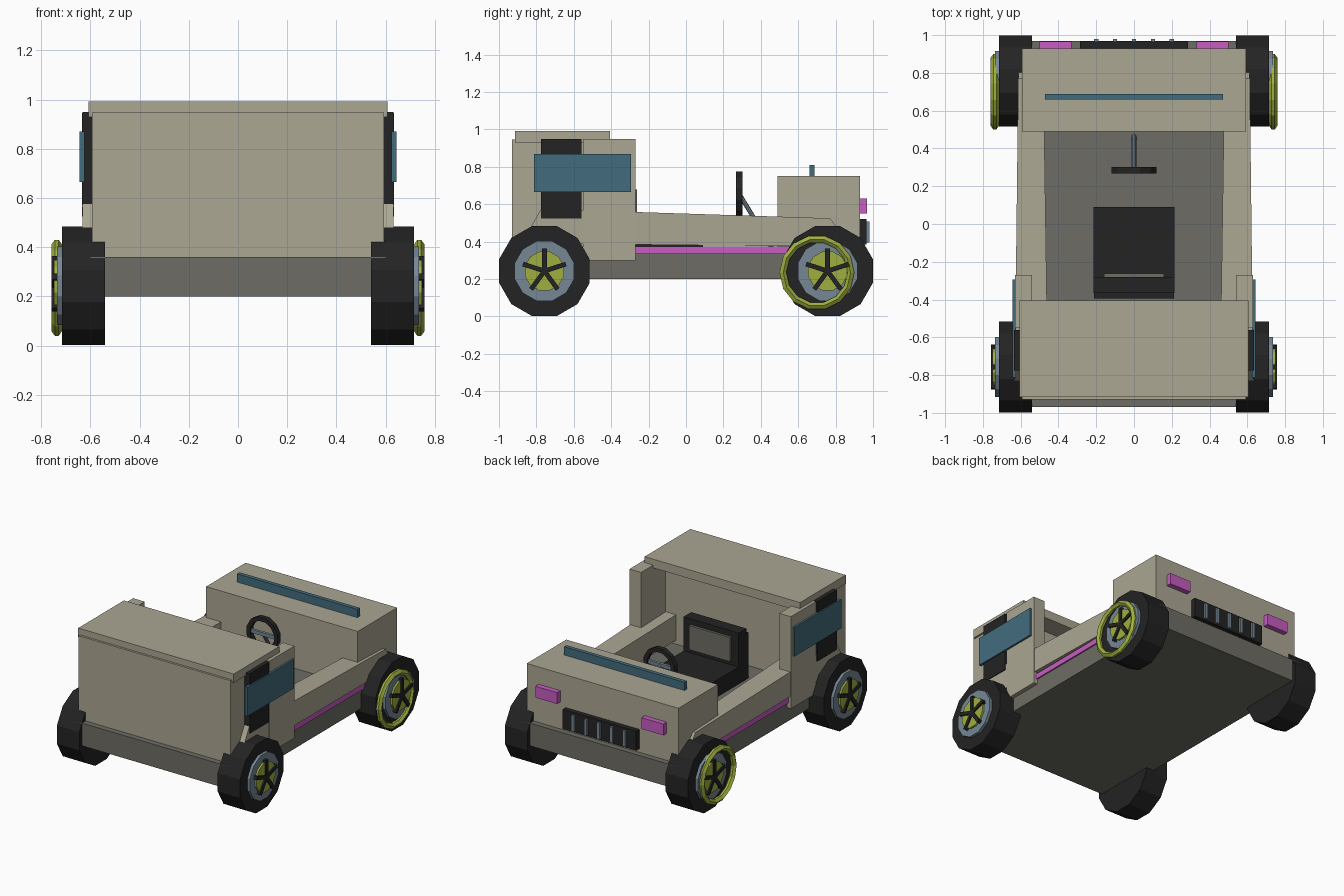
import bpy, bmesh, math
from mathutils import Matrix, Vector

if "Cube" in bpy.data.objects:
    bpy.data.objects.remove(bpy.data.objects["Cube"])


def mat(name, rgb):
    m = bpy.data.materials.new(name)
    m.diffuse_color = (*rgb, 1)
    m.use_nodes = True
    m.node_tree.nodes["Principled BSDF"].inputs["Base Color"].default_value = m.diffuse_color
    return m


TAN = mat("tan body", (0.41, 0.385, 0.29))
GRAY = mat("dark gray", (0.155, 0.152, 0.13))
BLACK = mat("black", (0.017, 0.017, 0.017))
TEAL = mat("teal", (0.055, 0.15, 0.205))
LIME = mat("lime", (0.35, 0.43, 0.05))
PINK = mat("magenta", (0.57, 0.11, 0.54))
STEEL = mat("blue gray", (0.18, 0.245, 0.30))


def finish(name, bm, material):
    bmesh.ops.recalc_face_normals(bm, faces=bm.faces)
    me = bpy.data.meshes.new(name)
    bm.to_mesh(me)
    bm.free()
    me.materials.append(material)
    ob = bpy.data.objects.new(name, me)
    bpy.context.collection.objects.link(ob)
    return ob


def box(name, x, y, z, material):
    bm = bmesh.new()
    size = (x[1] - x[0], y[1] - y[0], z[1] - z[0])
    mid = ((x[0] + x[1]) / 2, (y[0] + y[1]) / 2, (z[0] + z[1]) / 2)
    bmesh.ops.create_cube(bm, size=1, matrix=Matrix.Translation(mid) @ Matrix.Diagonal((*size, 1)))
    return finish(name, bm, material)


def mirrored(ob):
    # Mirror across the centre line of the car
    ob.modifiers.new("mirror", 'MIRROR')
    return ob


def disc(name, x, y, z, r, n, material):
    # Cylinder along x with a flat side on top
    bm = bmesh.new()
    m = (Matrix.Translation(((x[0] + x[1]) / 2, y, z)) @ Matrix.Rotation(math.pi / 2, 4, 'Y')
         @ Matrix.Rotation(math.pi / n, 4, 'Z'))
    bmesh.ops.create_cone(bm, cap_ends=True, segments=n, radius1=r, radius2=r, depth=x[1] - x[0], matrix=m)
    return finish(name, bm, material)


def ring(name, centre, axis, n, section, material):
    # Sweep a (radius, offset) section around an axis
    bm = bmesh.new()
    rot = Vector((0, 0, 1)).rotation_difference(Vector(axis)).to_matrix()
    rows = []
    for i in range(n):
        a = 2 * math.pi * (i + 0.5) / n
        rows.append([bm.verts.new(Vector(centre) + rot @ Vector((r * math.cos(a), r * math.sin(a), o)))
                     for r, o in section])
    k = len(section)
    for i in range(n):
        p, q = rows[i], rows[(i + 1) % n]
        for j in range(k):
            bm.faces.new((p[j], q[j], q[(j + 1) % k], p[(j + 1) % k]))
    return finish(name, bm, material)


def rod(name, a, b, w, material):
    a, b = Vector(a), Vector(b)
    bm = bmesh.new()
    m = Matrix.Translation((a + b) / 2) @ (b - a).to_track_quat('Z', 'Y').to_matrix().to_4x4()
    bmesh.ops.create_cone(bm, cap_ends=True, segments=8, radius1=w, radius2=w, depth=(b - a).length, matrix=m)
    return finish(name, bm, material)


# Chassis and main bodies
box("chassis", (-0.6, 0.6), (-0.97, 0.97), (0.2, 0.36), GRAY)
box("tall_cabin", (-0.593, 0.593), (-0.93, -0.545), (0.355, 0.947), TAN)
box("roof", (-0.607, 0.607), (-0.915, -0.405), (0.93, 0.992), TAN)
box("engine_hood", (-0.592, 0.592), (0.49, 0.93), (0.355, 0.752), TAN)
box("hood_bar", (-0.47, 0.47), (0.66, 0.688), (0.745, 0.81), TEAL)
mirrored(box("cabin_pillar", (0.54, 0.63), (-0.55, -0.27), (0.3, 0.95), TAN))

# Tapered side rails
bm = bmesh.new()
profile = [(-0.84, 0.46), (-0.775, 0.575), (0.77, 0.525), (0.835, 0.44), (0.8, 0.373), (-0.78, 0.39)]
sides = []
for inner in (True, False):
    row = []
    for y, z in profile:
        t = (y + 0.84) / 1.68
        x = 0.455 + 0.025 * t if inner else 0.632 - 0.02 * t
        row.append(bm.verts.new((x, y, z)))
    sides.append(row)
    bm.faces.new(row)
for i in range(len(profile)):
    j = (i + 1) % len(profile)
    bm.faces.new((sides[0][i], sides[0][j], sides[1][j], sides[1][i]))
mirrored(finish("side_rail", bm, TAN))
mirrored(box("side_strip", (0.59, 0.61), (-0.28, 0.62), (0.335, 0.373), PINK))

# Side windows
mirrored(box("window_frame", (0.58, 0.635), (-0.775, -0.56), (0.525, 0.948), BLACK))
mirrored(box("side_window", (0.625, 0.644), (-0.812, -0.293), (0.665, 0.87), TEAL))

# Nose: lamps and grille
mirrored(box("headlamp", (0.33, 0.5), (0.92, 0.967), (0.55, 0.63), PINK))
box("grille", (-0.287, 0.287), (0.92, 0.965), (0.385, 0.522), BLACK)
for i in range(-2, 3):
    box("grille_bar", (i * 0.1 - 0.011, i * 0.1 + 0.011), (0.95, 0.98), (0.395, 0.507), STEEL)

# Seat
box("seat_cushion", (-0.215, 0.215), (-0.36, 0.09), (0.355, 0.48), BLACK)
box("seat_back", (-0.215, 0.215), (-0.365, -0.28), (0.4, 0.72), BLACK)
box("seat_shell", (-0.213, 0.213), (-0.395, -0.36), (0.36, 0.68), BLACK)
box("seat_pad", (-0.16, 0.16), (-0.285, -0.262), (0.51, 0.68), GRAY)

# Steering wheel and column
ring("steering_wheel", (0, 0.285, 0.655), (0, 1, 0), 12,
     [(0.124, -0.017), (0.124, 0.017), (0.095, 0.017), (0.095, -0.017)], BLACK)
box("steering_spoke", (-0.1, 0.1), (0.275, 0.295), (0.643, 0.667), STEEL)
rod("steering_column", (0, 0.285, 0.655), (0, 0.47, 0.35), 0.012, STEEL)

# Wheels with star hubs, front pair with extra lime rings
ZC = 0.243
for y in (-0.757, 0.757):
    mirrored(disc("tire", (0.54, 0.715), y, ZC, 0.25, 12, BLACK))
    mirrored(disc("wheel_rim", (0.7, 0.735), y, ZC, 0.165, 12, STEEL))
    mirrored(disc("hub_disc", (0.72, 0.748), y, ZC, 0.108, 12, LIME))
    bm = bmesh.new()
    for k in range(5):
        m = (Matrix.Translation((0.745, y, ZC)) @ Matrix.Rotation(2 * math.pi * k / 5, 4, 'X')
             @ Matrix.Translation((0, 0, 0.06)) @ Matrix.Diagonal((0.026, 0.025, 0.122, 1)))
        bmesh.ops.create_cube(bm, size=1, matrix=m)
    mirrored(finish("hub_spokes", bm, BLACK))
mirrored(ring("lime_ring", (0.737, 0.70, 0.235), (1, 0, 0), 14,
              [(0.2, 0.008), (0.2, -0.008), (0.18, -0.022), (0.163, -0.008), (0.163, 0.008), (0.18, 0.022)], LIME))
